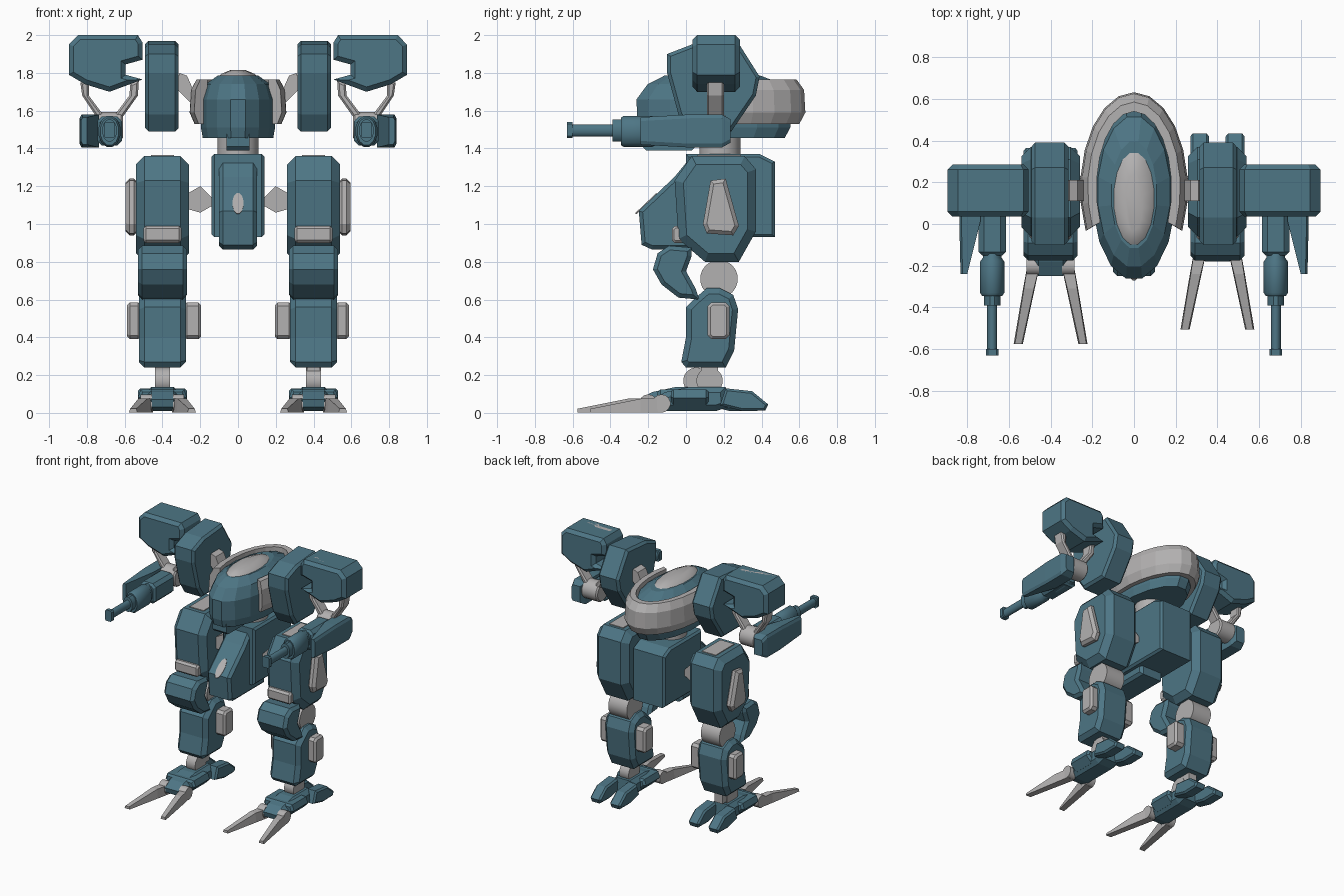
import bpy, bmesh, math
from mathutils import Vector

if "Cube" in bpy.data.objects:
    bpy.data.objects.remove(bpy.data.objects["Cube"])


def material(name, rgb):
    m = bpy.data.materials.new(name)
    m.diffuse_color = (*rgb, 1)
    m.use_nodes = True
    m.node_tree.nodes["Principled BSDF"].inputs["Base Color"].default_value = m.diffuse_color
    return m


TEAL = material("teal armour", (0.075, 0.18, 0.235))
GREY = material("light grey metal", (0.45, 0.44, 0.44))


def finish(name, bm, mat, pair=False, dy=0.0, smooth=False):
    """Make the object; pair adds a left copy, moved by dy."""
    for side in ((1, -1) if pair else (1,)):
        b = bm.copy()
        for v in b.verts:
            v.co.x *= side
            v.co.y += dy if side < 0 else 0
        bmesh.ops.recalc_face_normals(b, faces=b.faces)
        for f in b.faces:
            f.smooth = False
        label = name if not pair else ("right_" if side > 0 else "left_") + name
        me = bpy.data.meshes.new(label)
        b.to_mesh(me)
        b.free()
        me.materials.append(mat)
        ob = bpy.data.objects.new(label, me)
        bpy.context.collection.objects.link(ob)
        if smooth:
            bpy.ops.object.select_all(action='DESELECT')
            bpy.context.view_layer.objects.active = ob
            ob.select_set(True)
            bpy.ops.object.shade_smooth_by_angle(angle=math.radians(40))
    bm.free()


def loft(name, rings, mat, closed=False, **kw):
    """Skin a list of equal-length rings; cap the ends unless closed."""
    bm = bmesh.new()
    vs = [[bm.verts.new(p) for p in r] for r in rings]
    n = len(rings[0])
    for a, b in zip(vs, vs[1:]):
        for i in range(n):
            j = (i + 1) % n
            bm.faces.new((a[i], a[j], b[j], b[i]))
    bm.faces.new(vs[0])
    bm.faces.new(vs[-1])
    finish(name, bm, mat, **kw)


def prism(name, pts, axis, lo, hi, mat, bevel=0.0, **kw):
    """Extrude a profile along an axis and chamfer the rims of both caps."""
    put = {'x': lambda p, t: (t, p[0], p[1]),
           'y': lambda p, t: (p[0], t, p[1]),
           'z': lambda p, t: (p[0], p[1], t)}[axis]
    bm = bmesh.new()
    a = [bm.verts.new(put(p, lo)) for p in pts]
    b = [bm.verts.new(put(p, hi)) for p in pts]
    caps = [bm.faces.new(a), bm.faces.new(b)]
    for i in range(len(pts)):
        j = (i + 1) % len(pts)
        bm.faces.new((a[i], a[j], b[j], b[i]))
    bmesh.ops.recalc_face_normals(bm, faces=bm.faces)
    if bevel:
        bmesh.ops.bevel(bm, geom=[e for f in caps for e in f.edges], offset=bevel,
                        segments=1, affect='EDGES', clamp_overlap=True)
    finish(name, bm, mat, **kw)


def circle(cx, cy, r, n=20, ry=None):
    return [(cx + r * math.cos(2 * math.pi * (i + .5) / n),
             cy + (ry or r) * math.sin(2 * math.pi * (i + .5) / n)) for i in range(n)]


def rect(x0, x1, y0, y1, c=0.0):
    if not c:
        return [(x0, y0), (x1, y0), (x1, y1), (x0, y1)]
    return [(x0 + c, y0), (x1 - c, y0), (x1, y0 + c), (x1, y1 - c),
            (x1 - c, y1), (x0 + c, y1), (x0, y1 - c), (x0, y0 + c)]


def tube(name, stations, mat, n=12, **kw):
    """Stations along y: (y, x, z, half width, half height)."""
    loft(name, [[(x, y, z) for x, z in circle(cx, cz, rx, n, rz) for x, z in [(x, z)]]
                for y, cx, cz, rx, rz in stations], mat, **kw)


# Head: stacked ellipses, rear cowl ring, canopy
def oval(z, rx, y0, y1, n=16):
    return [(x, y, z) for x, y in circle(0, (y0 + y1) / 2, rx, n, (y1 - y0) / 2)]


loft("head", [oval(1.455, .19, -.25, .53), oval(1.51, .20, -.265, .56), oval(1.66, .20, -.27, .56),
              oval(1.74, .175, -.21, .52), oval(1.785, .11, -.12, .40)], TEAL)
cowl = []
for i in range(15):
    a = math.radians(-26 + 232 * i / 14)
    c, s = math.cos(a), math.sin(a)
    cowl.append([(r * c, .17 + q * s, z) for r, q, z in
                 ((.18, .37, 1.53), (.232, .43, 1.53), (.258, .462, 1.59),
                  (.25, .455, 1.71), (.222, .415, 1.765), (.18, .37, 1.765))])
loft("rear_cowl", cowl, GREY)
loft("canopy", [oval(1.77, .11, -.12, .37), oval(1.795, .09, -.09, .33), oval(1.815, .04, -.04, .25)],
     GREY, smooth=True)
prism("chin", rect(-.23, .05, 1.39, 1.53, .02), 'x', -.06, .06, TEAL)
prism("neck", circle(0, .18, .11), 'z', 1.34, 1.47, GREY, smooth=True)

# Torso and pelvis
prism("torso", [(.0, .93), (.47, .93), (.47, 1.33), (.39, 1.37), (.0, 1.37)], 'x', -.14, .14, TEAL, .015)
prism("pelvis_nose", [(-.18, .865), (.2, .865), (.2, 1.36), (.03, 1.36), (-.06, 1.25),
                      (-.25, 1.07), (-.235, .89)], 'x', -.10, .10, TEAL, .02)
slot = [(x, -.25 + (z - 1.07) * 1.056 - .006, z) for x, z in circle(0, 1.11, .03, 12, .055)]
loft("nose_slot", [slot, [(x, y + .008, z - .004) for x, y, z in slot]], GREY)
prism("hip_link", [(.13, 1.13), (.2, 1.2), (.27, 1.16), (.27, 1.08), (.2, 1.06), (.13, 1.10)],
      'y', .1, .22, GREY, pair=True)

# Thighs
prism("thigh", [(.03, 1.36), (.31, 1.36), (.37, 1.29), (.37, .96), (.28, .8), (.10, .8),
                (-.04, .92), (-.06, 1.23)], 'x', .26, .54, TEAL, .045, pair=True)
prism("thigh_panel", [(.13, 1.23), (.21, 1.24), (.28, .99), (.25, .94), (.11, .95), (.09, 1.0)],
      'x', .53, .595, GREY, .02, pair=True)
prism("thigh_top_plate", rect(.34, .46, .06, .29), 'z', 1.356, 1.366, GREY, pair=True)
prism("thigh_front_box", rect(-.075, .04, .90, .99, .015), 'x', .30, .50, GREY, .012, pair=True)

# Knees and shins
prism("knee_joint", circle(.175, .71, .1), 'x', .32, .48, GREY, smooth=True, pair=True)
prism("knee_guard", [(-.15, .845), (-.09, .885), (.03, .875), (.03, .83), (.0, .75), (.05, .66),
                     (.07, .6), (-.04, .61), (-.13, .68), (-.175, .76)], 'x', .27, .53, TEAL, .022, pair=True)
prism("shin", [(.04, .6), (.11, .66), (.18, .66), (.25, .625), (.276, .55), (.255, .33), (.21, .24),
               (.0, .24), (-.025, .27), (.0, .4), (.0, .56)], 'x', .275, .525, TEAL, .03, pair=True)
for label, lo, hi in (("inner", .195, .285), ("outer", .515, .587)):
    prism(f"shin_{label}_box", rect(.115, .23, .39, .585, .02), 'x', lo, hi, GREY, .015, pair=True)

# Feet: the left one stands slightly further forward
step = dict(pair=True, dy=-.07)
prism("ankle", circle(.125, .17, .07), 'x', .36, .44, GREY, smooth=True, **step)
prism("ankle_post", rect(.365, .435, .08, .17), 'z', .15, .3, GREY, pair=True)
prism("foot", [(-.18, .07), (-.11, .11), (.02, .138), (.21, .138), (.22, .03), (.16, .01),
               (-.1, .01), (-.17, .03)], 'x', .31, .49, TEAL, .035, **step)
prism("foot_guard", [(.27, .08), (.285, .125), (.34, .125), (.46, .125), (.515, .125), (.53, .08),
                     (.48, .03), (.32, .03)], 'y', -.08, .12, TEAL, .015, **step)
for label, s in (("inner", -1), ("outer", 1)):
    x = .40 + s * .085
    heel = [(.18, .04), (.21, .13), (.35, .115), (.435, .045), (.42, .012), (.30, .01)]
    prism(label + "_heel_toe", heel, 'x', x - .045, x + .045, TEAL, .012, **step)
    prism(label + "_toe_joint", circle(-.13, .05, .048, 14), 'x', x - .03, x + .03, GREY, smooth=True, **step)
    stations = ((-.12, .08, .03, .03, .075), (-.24, .104, .028, .024, .075), (-.505, .155, .022, .016, .022))
    loft(label + "_toe", [[(.4 + s * off - wb, y, .003), (.4 + s * off + wb, y, .003),
                           (.4 + s * off + wt, y, h), (.4 + s * off - wt, y, h)]
                          for y, off, wb, wt, h in stations], GREY, **step)

# Shoulder pods and links to the head
prism("shoulder_pod", [(-.10, 1.90), (.03, 1.95), (.27, 1.97), (.39, 1.78), (.37, 1.68), (.24, 1.49),
                       (.02, 1.49), (-.04, 1.58), (-.10, 1.80)], 'x', .315, .492, TEAL, .018, pair=True)
prism("shoulder_link", [(.21, 1.65), (.27, 1.785), (.31, 1.80), (.33, 1.72), (.25, 1.64)],
      'y', .11, .21, GREY, pair=True)

# Outer shoulder armour with a notch and an inlay strip
prism("shoulder_armour", [(.53, 2.0), (.505, 1.96), (.505, 1.87), (.595, 1.845), (.595, 1.79),
                          (.505, 1.765), (.68, 1.70), (.81, 1.74), (.895, 1.79), (.895, 1.95),
                          (.845, 2.0)], 'y', .035, .285, TEAL, .03, pair=True)
prism("armour_inlay", [(.565, .105), (.565, .135), (.69, .135), (.715, .11), (.83, .11),
                       (.83, .08), (.70, .08), (.675, .105)], 'z', 1.995, 2.0, GREY, pair=True)

# Arm struts, elbow, gun and outer forearm plate
prism("outer_strut", [(.79, 1.75), (.835, 1.75), (.825, 1.68), (.745, 1.56), (.70, 1.56), (.79, 1.68)],
      'y', .11, .20, GREY, .01, pair=True)
prism("inner_strut", [(.525, 1.76), (.57, 1.74), (.575, 1.68), (.665, 1.56), (.615, 1.56), (.53, 1.68)],
      'y', .11, .20, GREY, .01, pair=True)
prism("elbow", circle(.155, 1.52, .075), 'x', .61, .75, GREY, .01, smooth=True, pair=True)
tube("gun_body", [(.12, .68, 1.49, .05, .06), (.06, .68, 1.49, .065, .08), (-.16, .68, 1.49, .045, .075),
                  (-.18, .68, 1.49, .06, .085), (-.33, .68, 1.49, .06, .085), (-.345, .68, 1.49, .05, .075)],
     TEAL, smooth=True, pair=True)
prism("gun_block", rect(.615, .745, 1.415, 1.57, .025), 'y', -.15, .1, TEAL, .015, pair=True)
tube("gun_collar", [(-.34, .68, 1.495, .04, .06), (-.39, .68, 1.495, .04, .06)], TEAL, smooth=True, pair=True)
tube("gun_barrel", [(-.38, .68, 1.495, .025, .034), (-.61, .68, 1.495, .025, .034)], TEAL, smooth=True, pair=True)
prism("gun_muzzle", rect(.65, .71, 1.455, 1.54, .01), 'y', -.63, -.60, TEAL, pair=True)
loft("forearm_plate", [[(xi, y, z0), (xo - .01, y, z0), (xo, y, z0 + .02), (xo, y, z1 - .02),
                        (xo - .01, y, z1), (xi, y, z1)]
                       for y, xi, xo, z0, z1 in ((.235, .75, .825, 1.43, 1.555), (.19, .735, .838, 1.405, 1.58),
                                                 (.02, .735, .838, 1.405, 1.58), (-.24, .80, .832, 1.42, 1.565))],
     TEAL, pair=True)
